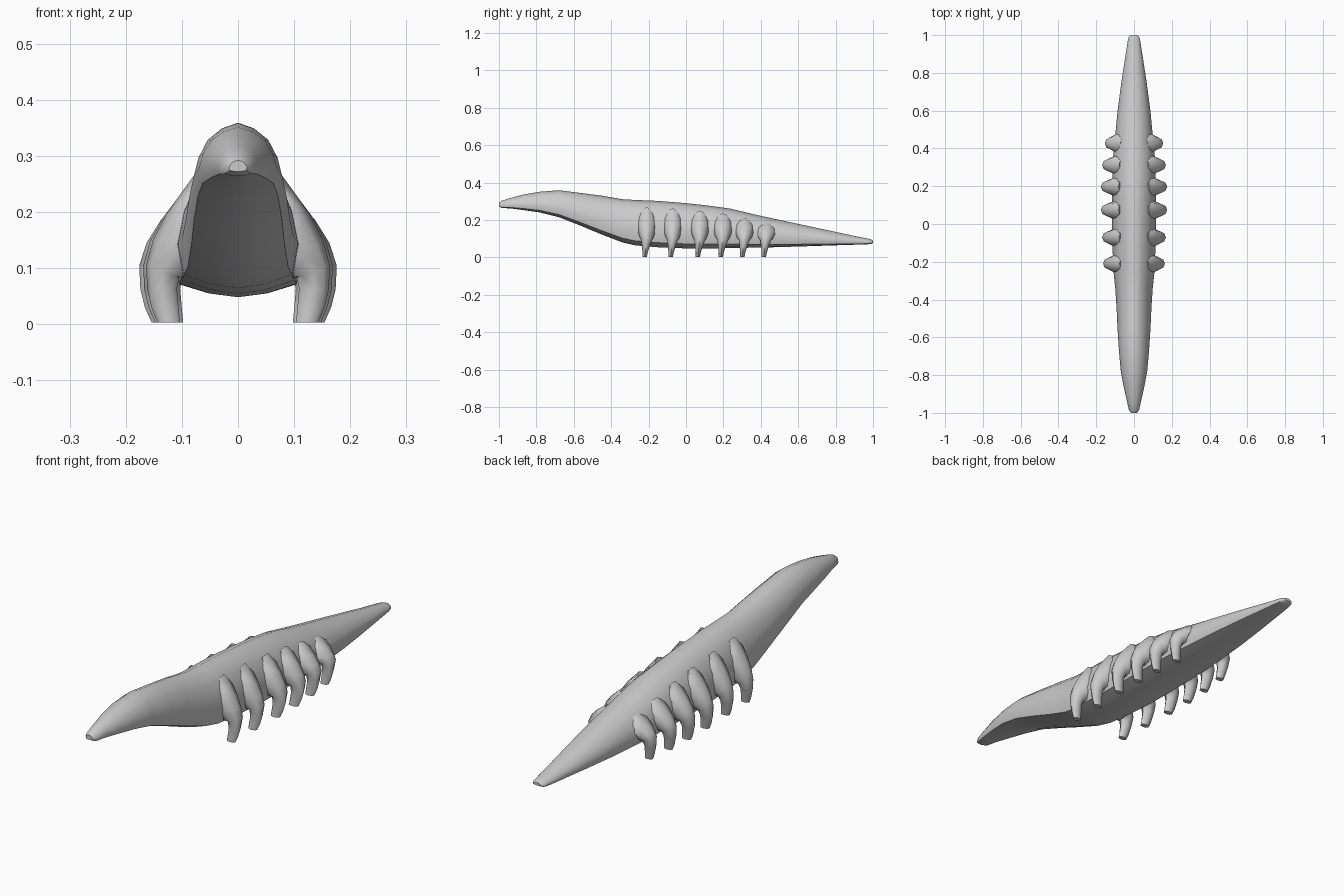
import bpy, bmesh, math

grey = bpy.data.materials.new("warm_grey")
grey.diffuse_color = (0.6, 0.6, 0.6, 1)


def loft(name, rings):
    """Skin closed rings of equal size and cap both ends."""
    bm = bmesh.new()
    vr = [[bm.verts.new(p) for p in r] for r in rings]
    n = len(rings[0])
    for a, b in zip(vr, vr[1:]):
        for i in range(n):
            j = (i + 1) % n
            bm.faces.new((a[i], a[j], b[j], b[i]))
    bm.faces.new(vr[0])
    bm.faces.new(vr[-1])
    bmesh.ops.recalc_face_normals(bm, faces=bm.faces)
    me = bpy.data.meshes.new(name)
    bm.to_mesh(me)
    bm.free()
    me.materials.append(grey)
    ob = bpy.data.objects.new(name, me)
    bpy.context.collection.objects.link(ob)
    bpy.context.view_layer.objects.active = ob
    ob.select_set(True)
    bpy.ops.object.shade_smooth_by_angle(angle=math.radians(50))
    ob.select_set(False)
    return ob


# Body: (y, bottom, top, half width)
stations = [
    (-1.0, .272, .292, .016), (-.985, .264, .303, .027), (-.94, .262, .317, .037),
    (-.87, .253, .336, .053), (-.78, .240, .351, .070), (-.68, .215, .359, .079),
    (-.56, .168, .344, .087), (-.45, .122, .330, .092), (-.34, .080, .311, .099),
    (-.27, .064, .307, .107), (-.15, .054, .302, .113), (0, .048, .290, .116),
    (.12, .048, .277, .116), (.24, .050, .260, .114), (.36, .052, .231, .110),
    (.46, .054, .209, .100), (.60, .058, .179, .087), (.75, .063, .147, .067),
    (.88, .067, .119, .047), (.97, .070, .101, .033), (.99, .072, .096, .028),
    (1.0, .078, .090, .018)]
half = [(0, 1), (.36, .93), (.68, .79), (.89, .57), (1, .33), (.90, .10), (.45, .03), (0, 0)]
outline = half + [(-x, z) for x, z in half[-2:0:-1]]
loft("body", [[(w * x, y, lo + (hi - lo) * z) for x, z in outline]
              for y, lo, hi, w in stations])

# Leg: (outer x, outer z, inner x, inner z, half thickness)
leg = [(.082, .268, .05, .20, .030), (.108, .235, .06, .15, .052),
       (.138, .195, .07, .105, .050), (.163, .150, .088, .082, .040),
       (.176, .105, .113, .083, .030), (.174, .062, .117, .063, .021),
       (.166, .030, .114, .030, .015), (.154, .003, .111, .003, .012)]
# (foot y, shoulder height, reach scale)
legs = [(-.222, .268, .93), (-.083, .262, .96), (.062, .250, 1.0),
        (.185, .235, 1.0), (.300, .210, .96), (.415, .185, .88)]
for k, (fy, top, s) in enumerate(legs):
    for side, label in ((1, "right"), (-1, "left")):
        rings = []
        for ox, oz, ix, iz, t in leg:
            # lower the shoulder where the body is lower
            f = (top - .10) / .168
            oz, iz = [.10 + (z - .10) * f if z > .10 else z for z in (oz, iz)]
            ox, ix = ox * s, ix * s
            cy = fy + .012 * min(1, oz / .1)
            ring = []
            for a in range(8):
                ang = math.tau * a / 8
                u = .5 + .5 * math.cos(ang)
                ring.append((side * (ix + (ox - ix) * u), cy + t * math.sin(ang),
                             iz + (oz - iz) * u))
            rings.append(ring)
        loft(f"leg_{label}_{k + 1}", rings)
